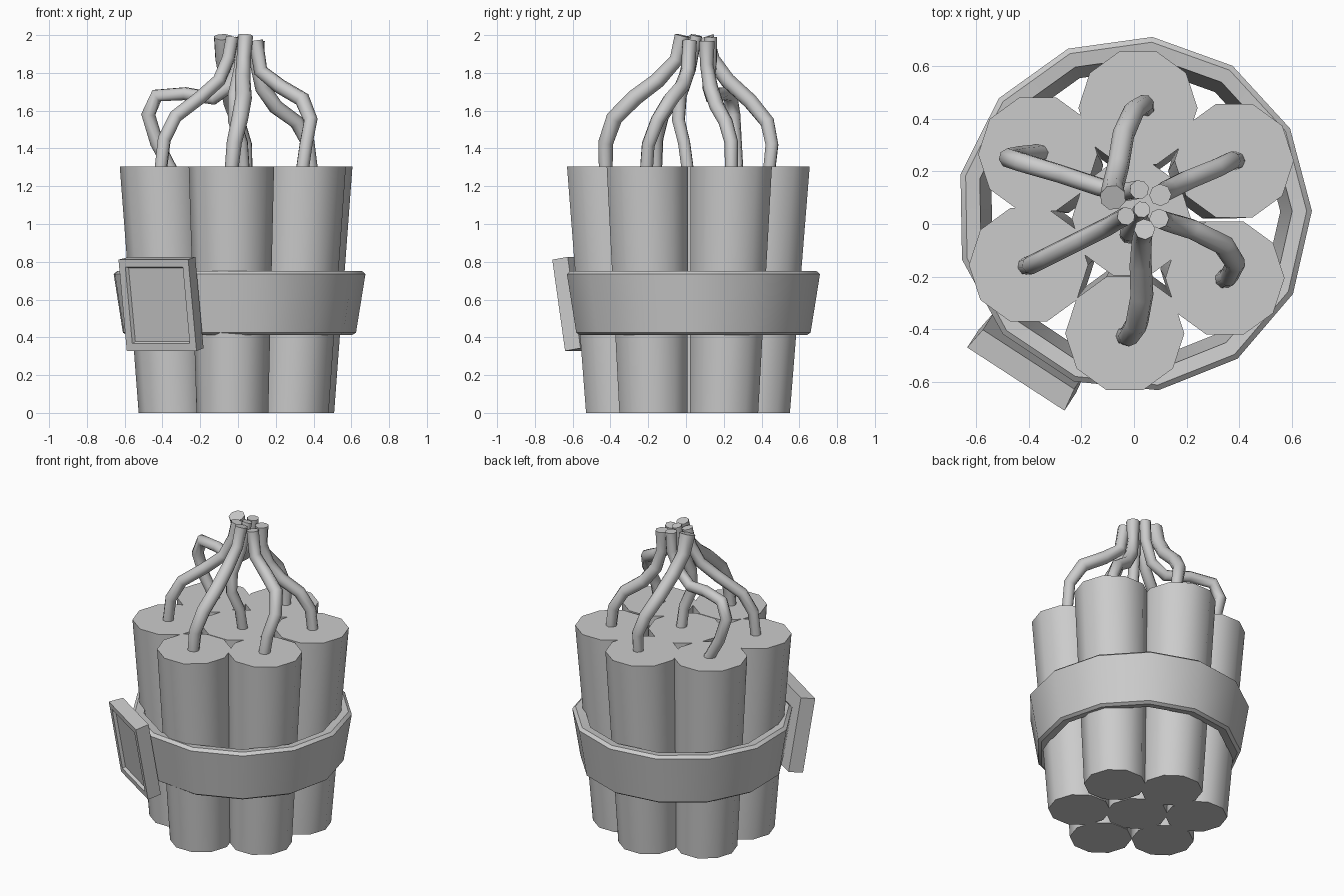
import bpy, bmesh
from math import cos, sin, pi, radians, atan2
from mathutils import Matrix, Vector

if "Cube" in bpy.data.objects:
    bpy.data.objects.remove(bpy.data.objects["Cube"])


def finish(name, bm, angle=40):
    bmesh.ops.recalc_face_normals(bm, faces=bm.faces)
    me = bpy.data.meshes.new(name)
    bm.to_mesh(me)
    bm.free()
    ob = bpy.data.objects.new(name, me)
    bpy.context.collection.objects.link(ob)
    smooth(ob, angle)
    return ob


def smooth(ob, angle):
    bpy.ops.object.select_all(action='DESELECT')
    ob.select_set(True)
    bpy.context.view_layer.objects.active = ob
    bpy.ops.object.shade_smooth_by_angle(angle=radians(angle))


# Seven ten-sided sticks that flare upwards as one bundle
TAPER, TOP, R = 0.84, 1.305, 0.226
centres = [(-0.01, 0.02), (0.015, 0.44), (-0.365, 0.265), (-0.40, -0.155),
           (-0.035, -0.415), (0.345, -0.205), (0.38, 0.24)]


def stick(i, cx, cy):
    bm = bmesh.new()
    rings = []
    for z, s in ((0, TAPER), (TOP, 1)):
        rings.append([bm.verts.new(((cx + R * cos(k * pi / 5)) * s,
                                    (cy + R * sin(k * pi / 5)) * s, z)) for k in range(10)])
    for r in rings:
        bm.faces.new(r)
    for k in range(10):
        n = (k + 1) % 10
        bm.faces.new((rings[0][k], rings[0][n], rings[1][n], rings[1][k]))
    finish(f"stick_{i}", bm)


for i, (cx, cy) in enumerate(centres):
    stick(i, cx, cy)

# Flared thirteen-sided strap, closed profile (radius, height) swept round
profile = [(0.625, 0.425), (0.675, 0.735), (0.655, 0.752),
           (0.60, 0.745), (0.555, 0.42), (0.605, 0.412)]
bm = bmesh.new()
SIDES = 13
loops = []
for k in range(SIDES):
    a = 2 * pi * k / SIDES + radians(1)
    loops.append([bm.verts.new((r * cos(a), 0.038 + r * sin(a), z)) for r, z in profile])
for k in range(SIDES):
    a, b = loops[k], loops[(k + 1) % SIDES]
    for j in range(len(profile)):
        m = (j + 1) % len(profile)
        bm.faces.new((a[j], b[j], b[m], a[m]))
finish("strap", bm)

# Buckle: tilted block with a recessed front panel, local -y is outwards
bm = bmesh.new()
bmesh.ops.create_cube(bm, size=1)
bmesh.ops.scale(bm, vec=(0.44, 0.09, 0.49), verts=bm.verts)
for v in bm.verts:
    if v.co.y > 0:
        v.co.x *= 0.94
front = min(bm.faces, key=lambda f: f.calc_center_median().y)
bmesh.ops.inset_region(bm, faces=[front], thickness=0.055)
bmesh.ops.inset_region(bm, faces=[front], thickness=0.012, depth=-0.018)
tilt = Matrix.Rotation(radians(9.5), 4, 'X')
turn = Matrix.Rotation(radians(-33), 4, 'Z')
bm.transform(Matrix.Translation((-0.402, -0.517, 0.577)) @ turn @ tilt)
finish("buckle", bm, 30)


# Eight-sided fuses: points are (x, y, z, radius)
def fuse(name, pts):
    cu = bpy.data.curves.new(name, 'CURVE')
    cu.dimensions = '3D'
    cu.bevel_depth = 1
    cu.bevel_resolution = 2
    cu.use_fill_caps = True
    sp = cu.splines.new('POLY')
    sp.points.add(len(pts) - 1)
    for p, (x, y, z, r) in zip(sp.points, pts):
        p.co = (x, y, z, 1)
        p.radius = r
    ob = bpy.data.objects.new(name, cu)
    bpy.context.collection.objects.link(ob)
    bpy.ops.object.select_all(action='DESELECT')
    ob.select_set(True)
    bpy.context.view_layer.objects.active = ob
    bpy.ops.object.convert(target='MESH')
    smooth(bpy.context.view_layer.objects.active, 50)


fuse("fuse_back", [(.045, .44, 1.28, .034), (.04, .455, 1.42, .036), (0, .43, 1.54, .04),
                   (-.04, .34, 1.65, .042), (-.06, .22, 1.76, .042), (-.08, .14, 1.87, .042), (-.08, .10, 1.99, .05)])
fuse("fuse_back_right", [(.39, .24, 1.28, .034), (.37, .24, 1.43, .036), (.31, .21, 1.54, .038),
                         (.2, .165, 1.62, .04), (.13, .13, 1.72, .04), (.10, .11, 1.84, .035), (.10, .11, 1.97, .042)])
fuse("fuse_back_left", [(-.35, .27, 1.28, .034), (-.43, .26, 1.43, .036), (-.475, .25, 1.58, .038),
                        (-.43, .235, 1.68, .038), (-.28, .19, 1.69, .036), (-.13, .14, 1.665, .036),
                        (-.04, .12, 1.73, .036), (.015, .13, 1.86, .035), (.02, .13, 1.99, .037)])
fuse("fuse_front_left", [(-.41, -.16, 1.28, .034), (-.39, -.155, 1.45, .036), (-.33, -.125, 1.57, .036),
                         (-.2, -.06, 1.67, .036), (-.1, -.01, 1.76, .036), (-.05, .02, 1.88, .035), (-.03, .03, 1.99, .035)])
fuse("fuse_front", [(-.035, -.425, 1.28, .036), (-.02, -.425, 1.43, .04), (.01, -.38, 1.56, .044),
                    (.03, -.27, 1.67, .044), (.025, -.15, 1.76, .042), (.03, -.05, 1.87, .038), (.04, -.02, 1.998, .04)])
fuse("fuse_front_right", [(.34, -.21, 1.28, .036), (.36, -.20, 1.42, .036), (.385, -.15, 1.55, .038),
                          (.34, -.08, 1.66, .042), (.22, -.02, 1.73, .04), (.12, .01, 1.81, .038), (.095, .02, 1.97, .038)])
fuse("fuse_middle", [(.03, .01, 1.28, .034), (.02, -.01, 1.43, .034), (-.02, -.04, 1.55, .036),
                     (-.02, -.03, 1.68, .036), (.01, .02, 1.82, .034), (.03, .055, 1.998, .032)])
